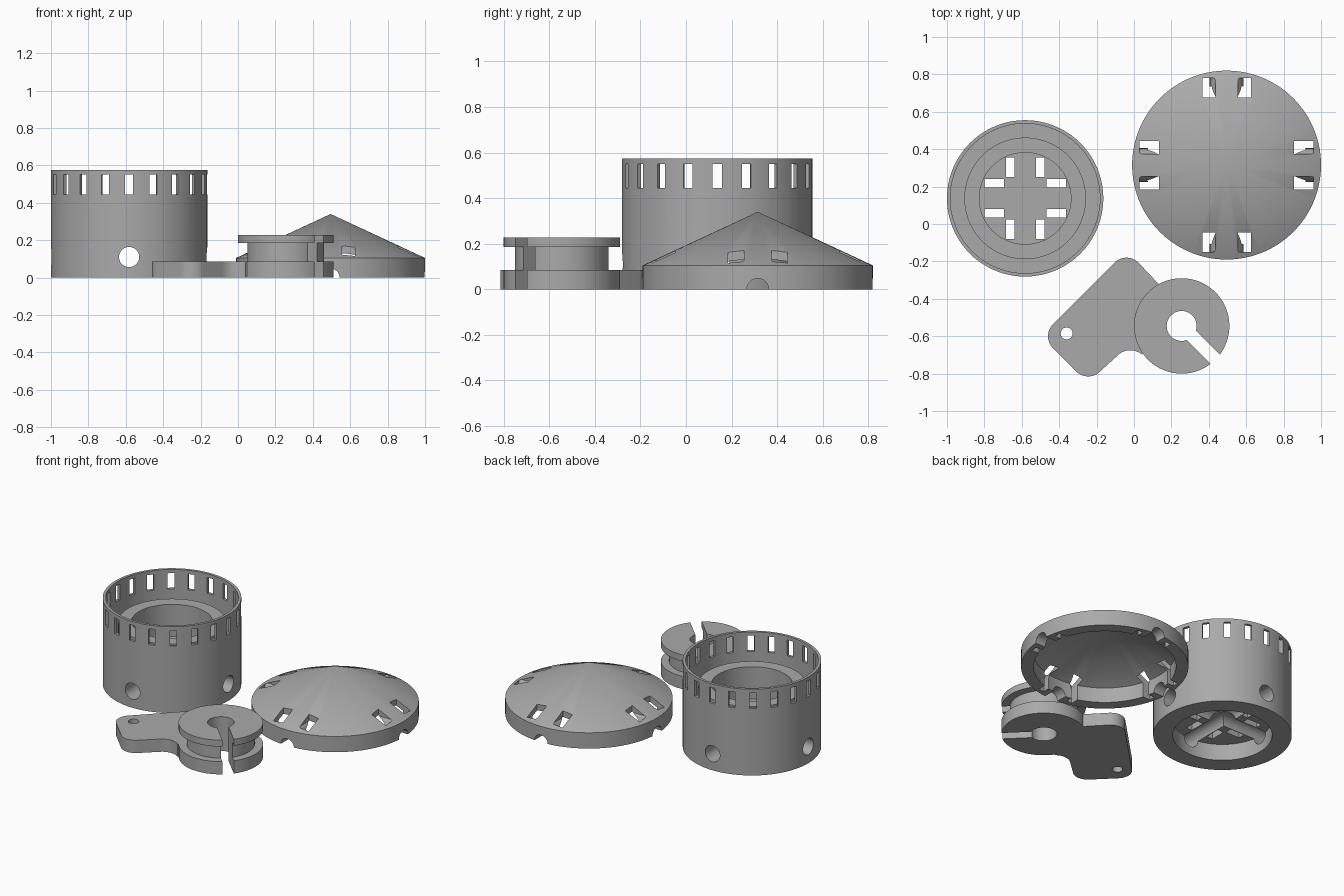
import bpy, bmesh, math
from mathutils import Matrix, Vector

if "Cube" in bpy.data.objects:
    bpy.data.objects.remove(bpy.data.objects["Cube"])

grey = bpy.data.materials.new("grey plastic")
grey.diffuse_color = (0.4, 0.4, 0.4, 1)
grey.use_nodes = True
grey.node_tree.nodes["Principled BSDF"].inputs["Base Color"].default_value = grey.diffuse_color


def new_object(name, bm, loc=(0, 0, 0)):
    bmesh.ops.recalc_face_normals(bm, faces=bm.faces)
    me = bpy.data.meshes.new(name)
    bm.to_mesh(me)
    bm.free()
    ob = bpy.data.objects.new(name, me)
    ob.location = loc
    me.materials.append(grey)
    bpy.context.collection.objects.link(ob)
    return ob


def lathe(name, profile, loc, n=96):
    """Revolve a closed (radius, z) profile; radius 0 points become poles."""
    bm = bmesh.new()
    rings = []
    for r, z in profile:
        if r == 0:
            rings.append([bm.verts.new((0, 0, z))] * n)
        else:
            rings.append([bm.verts.new((r * math.cos(math.tau * i / n),
                                        r * math.sin(math.tau * i / n), z)) for i in range(n)])
    for a, b in zip(rings, rings[1:] + rings[:1]):
        for i in range(n):
            j = (i + 1) % n
            vs = list(dict.fromkeys([a[i], a[j], b[j], b[i]]))
            if len(vs) > 2:
                bm.faces.new(vs)
    return new_object(name, bm, loc)


def prism(bm, pts, vec, mat=Matrix()):
    """Extrude a polygon of 3D points along a vector."""
    f = bm.faces.new([bm.verts.new(mat @ Vector(p)) for p in pts])
    res = bmesh.ops.extrude_face_region(bm, geom=[f], use_keep_orig=True)
    top = [v for v in res["geom"] if isinstance(v, bmesh.types.BMVert)]
    bmesh.ops.translate(bm, verts=top, vec=mat.to_3x3() @ Vector(vec))


def box(bm, x0, x1, y0, y1, z0, z1, mat=Matrix()):
    prism(bm, [(x0, y0, z0), (x1, y0, z0), (x1, y1, z0), (x0, y1, z0)], (0, 0, z1 - z0), mat)


def circle_xz(r, y, z, n=40):
    return [(r * math.cos(math.tau * i / n), y, z + r * math.sin(math.tau * i / n)) for i in range(n)]


def turn(k, count):
    return Matrix.Rotation(math.tau * k / count, 4, "Z")


def boolean(ob, bm, op="DIFFERENCE"):
    cutter = new_object("cutter", bm, ob.location)
    cutter.hide_render = True
    mod = ob.modifiers.new("cut", "BOOLEAN")
    mod.operation, mod.solver, mod.object = op, "EXACT", cutter
    mod.use_self = True
    bpy.context.view_layer.objects.active = ob
    bpy.ops.object.modifier_apply(modifier=mod.name)
    bpy.data.objects.remove(cutter)


def smooth(ob):
    bpy.ops.object.select_all(action="DESELECT")
    ob.select_set(True)
    bpy.context.view_layer.objects.active = ob
    bpy.ops.object.shade_smooth_by_angle(angle=math.radians(25))


def arc(cx, cy, r, a0, a1, n=12):
    return [(cx + r * math.cos(math.radians(a0 + (a1 - a0) * i / n)),
             cy + r * math.sin(math.radians(a0 + (a1 - a0) * i / n)), 0) for i in range(n + 1)]


# Cup: outer wall, moat, inner tube, floor over a recess
cup = lathe("cup", [(0, 0.11), (0.30, 0.11), (0.30, 0), (0.418, 0), (0.418, 0.575), (0.40, 0.575),
                    (0.40, 0.2), (0.325, 0.2), (0.325, 0.415), (0.245, 0.415), (0.245, 0.2), (0, 0.2)],
            (-0.582, 0.137, 0), 120)
bm = bmesh.new()
for k in range(20):                       # windows under the rim
    box(bm, -0.021, 0.021, -0.45, -0.37, 0.445, 0.55, turn(k, 20))
for k in range(4):                        # tie slots in the floor
    for x0 in (-0.103, 0.058):
        box(bm, x0, x0 + 0.045, 0.113, 0.218, 0.05, 0.3, turn(k, 4))
boolean(cup, bm)
for k in range(2):                        # crossing rod holes
    bm = bmesh.new()
    prism(bm, circle_xz(0.054, -0.5, 0.11), (0, 1, 0), turn(k, 4))
    boolean(cup, bm)
smooth(cup)

# Roof: shallow cone with a skirt ring
roof = lathe("roof", [(0, 0.30), (0.43, 0.10), (0.43, 0), (0.505, 0), (0.505, 0.105), (0, 0.34)],
             (0.495, 0.315, 0), 120)
slot = [(0.13, -0.1), (0.13, 0.4), (0.06, 0.4), (0.06, 0.127), (0.068, 0.119), (0.077, 0.107),
        (0.084, 0.092), (0.088, 0.078), (0.09, 0.06), (0.09, -0.1)]
bm = bmesh.new()
for k in range(4):                        # curved tie slots in pairs
    for s in (-1, 1):
        prism(bm, [(s * x, 0.36, z) for x, z in slot], (0, 0.105, 0), turn(k, 4))
boolean(roof, bm)
for k in range(2):                        # half-round rod notches in the skirt
    bm = bmesh.new()
    prism(bm, circle_xz(0.048, -0.6, 0.0), (0, 1.2, 0), turn(k, 4))
    boolean(roof, bm)
smooth(roof)

# Spool: two flanges on a core, with a bore
S = Vector((0.255, -0.545, 0))
spool = lathe("spool", [(0.08, 0), (0.255, 0), (0.255, 0.085), (0.205, 0.085), (0.205, 0.185),
                        (0.255, 0.185), (0.255, 0.228), (0.08, 0.228)], S)

# Mounting plate: rounded outline merging into the lower flange
outline = (arc(-0.04, -0.27, 0.09, 45, 135) + arc(-0.37, -0.60, 0.09, 135, 225)
           + arc(-0.245, -0.725, 0.09, 225, 315) + arc(-0.02, -0.77, 0.095, 135, 50)
           + [(0.12, -0.64, 0), (0.12, -0.45, 0), (0.15, -0.34, 0)])
bm = bmesh.new()
prism(bm, [Vector(p) - S for p in outline], (0, 0, 0.085))
boolean(spool, bm, "UNION")
bm = bmesh.new()                          # radial slit and screw hole
box(bm, 0.05, 0.4, -0.035, 0.035, -0.1, 0.4, Matrix.Rotation(-math.pi / 4, 4, "Z"))
prism(bm, [p - S for p in map(Vector, arc(-0.36, -0.585, 0.032, 0, 348.75, 31))], (0, 0, 0.3),
      Matrix.Translation((0, 0, -0.1)))
boolean(spool, bm)
smooth(spool)
